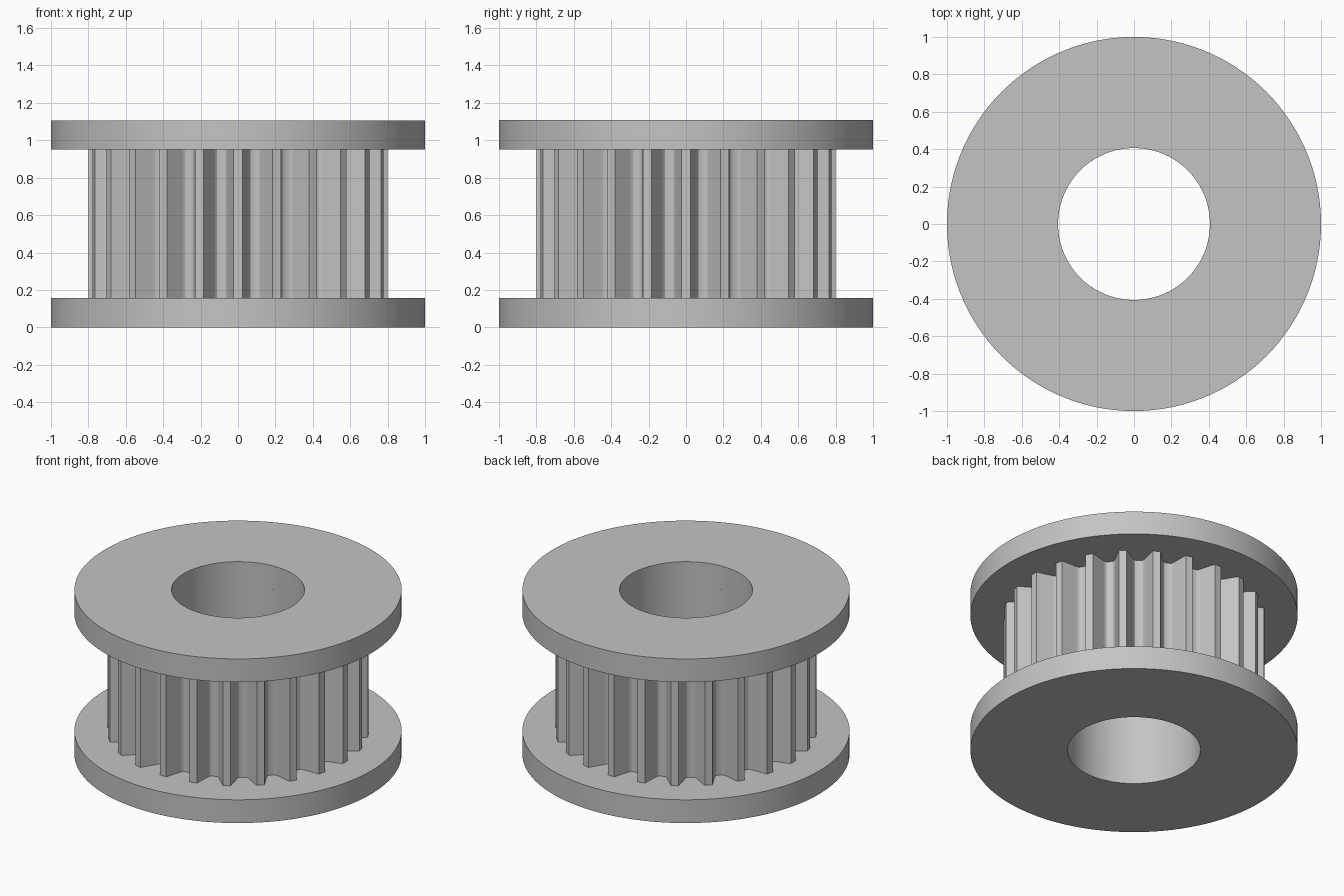
import bpy, bmesh, math
from mathutils import Vector, Matrix

TEETH = 24
BORE = 0.406
FLANGE_T = 0.157
HEIGHT = 1.107

cube = bpy.data.objects.get("Cube")
if cube:
    bpy.data.objects.remove(cube, do_unlink=True)

grey = bpy.data.materials.new("plain_grey")
grey.use_nodes = True
colour = (0.55, 0.55, 0.55, 1)
grey.diffuse_color = colour
grey.node_tree.nodes["Principled BSDF"].inputs["Base Color"].default_value = colour


def bored_prism(name, outline, z0, z1):
    """Extrude a closed outline from z0 to z1, with a round bore through it."""
    bore = [p.normalized() * BORE for p in outline]
    bm = bmesh.new()
    loops = [[bm.verts.new((p.x, p.y, z)) for p in ring]
             for ring, z in ((outline, z0), (outline, z1), (bore, z1), (bore, z0))]
    n = len(outline)
    for k, a in enumerate(loops):
        b = loops[(k + 1) % 4]
        for i in range(n):
            j = (i + 1) % n
            bm.faces.new((a[i], a[j], b[j], b[i]))
    bmesh.ops.recalc_face_normals(bm, faces=bm.faces)
    mesh = bpy.data.meshes.new(name)
    bm.to_mesh(mesh)
    bm.free()
    mesh.materials.append(grey)
    obj = bpy.data.objects.new(name, mesh)
    bpy.context.collection.objects.link(obj)
    bpy.ops.object.select_all(action="DESELECT")
    obj.select_set(True)
    bpy.context.view_layer.objects.active = obj
    bpy.ops.object.shade_smooth_by_angle(angle=math.radians(28))
    return obj


# Flanges: plain round discs
segments = 120
circle = [Vector((math.cos(a), math.sin(a)))
          for a in (math.tau * i / segments for i in range(segments))]
bored_prism("bottom_flange", circle, 0, FLANGE_T)
bored_prism("top_flange", circle, HEIGHT - FLANGE_T, HEIGHT)

# Toothed core: one groove as (radius, sideways) points, with filleted root
half = [(0.795, -0.081), (0.775, -0.071), (0.698, -0.037),
        (0.686, -0.031), (0.678, -0.023), (0.675, -0.012)]
groove = half + [(r, -t) for r, t in reversed(half)]
groove.append((0.798 * math.cos(math.pi / TEETH), 0.798 * math.sin(math.pi / TEETH)))
outline = []
for i in range(TEETH):
    turn = Matrix.Rotation(math.tau * (i + 0.5) / TEETH, 2)
    outline += [turn @ Vector(p) for p in groove]
bored_prism("toothed_core", outline, FLANGE_T, HEIGHT - FLANGE_T)
